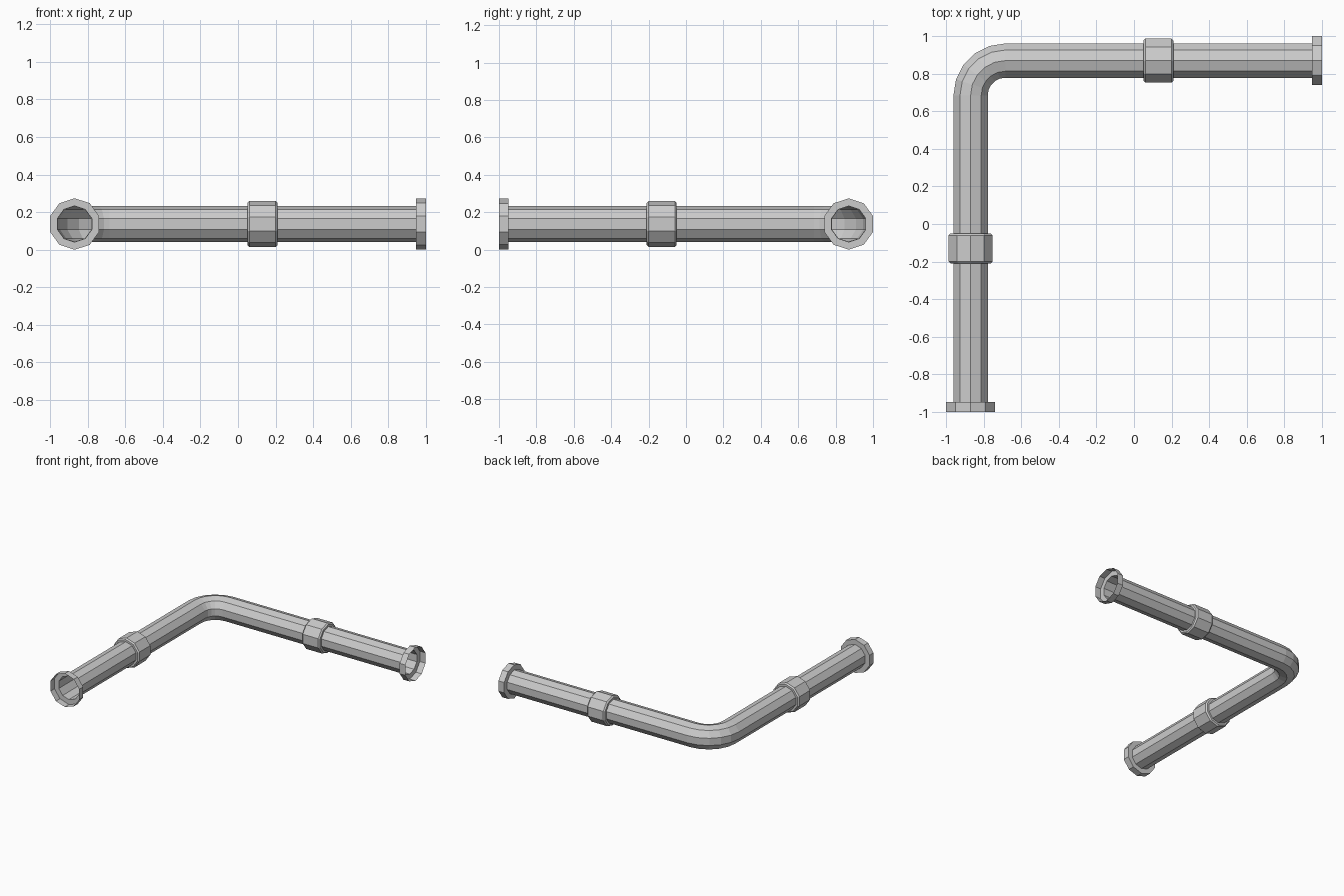
import bpy, bmesh, math
from mathutils import Vector

if "Cube" in bpy.data.objects:
    bpy.data.objects.remove(bpy.data.objects["Cube"])

SIDES = 10
FLANGE_R, PIPE_R, COUPLING_R = 0.137, 0.096, 0.1225
AXIS = 1 - FLANGE_R * math.cos(math.pi / SIDES)   # distance of both legs from centre
BEND_R, BEND_STEPS = 0.185, 5
FLANGE_IN = 0.948                                 # inner plane of the end flanges
UP = Vector((0, 0, 1))


def sweep(name, rings):
    """Skin ten-sided rings given as (x, y, heading angle, radius)."""
    bm = bmesh.new()
    loops = []
    for x, y, heading, radius in rings:
        centre = Vector((x, y, FLANGE_R))
        side = Vector((math.sin(heading), -math.cos(heading), 0))
        loop = []
        for i in range(SIDES):
            a = 2 * math.pi * i / SIDES
            loop.append(bm.verts.new(centre + radius * (math.cos(a) * UP + math.sin(a) * side)))
        loops.append(loop)
    for a, b in zip(loops, loops[1:]):
        for i in range(SIDES):
            j = (i + 1) % SIDES
            bm.faces.new((a[i], a[j], b[j], b[i]))
    mesh = bpy.data.meshes.new(name)
    bm.to_mesh(mesh)
    bm.free()
    obj = bpy.data.objects.new(name, mesh)
    bpy.context.collection.objects.link(obj)
    return obj


# Hollow elbow pipe with an open flange cup at each end
NORTH, EAST = math.pi / 2, 0.0
path = [(-AXIS, -1, NORTH, FLANGE_R),
        (-AXIS, -FLANGE_IN, NORTH, FLANGE_R),
        (-AXIS, -FLANGE_IN, NORTH, PIPE_R)]
cx, cy = -AXIS + BEND_R, AXIS - BEND_R
for k in range(BEND_STEPS + 1):
    t = math.pi / 2 * k / BEND_STEPS
    path.append((cx - BEND_R * math.cos(t), cy + BEND_R * math.sin(t), NORTH - t, PIPE_R))
path += [(FLANGE_IN, AXIS, EAST, PIPE_R),
         (FLANGE_IN, AXIS, EAST, FLANGE_R),
         (1, AXIS, EAST, FLANGE_R)]
sweep("elbow_pipe", path)

# Chamfered coupling collar on each leg
start, end, bevel = 0.05, 0.21, 0.01
collar = [(start, PIPE_R - 0.002), (start, COUPLING_R - bevel), (start + bevel, COUPLING_R),
          (end - bevel, COUPLING_R), (end, COUPLING_R - bevel), (end, PIPE_R - 0.002)]
sweep("back_coupling", [(d, AXIS, EAST, r) for d, r in collar])
sweep("left_coupling", [(-AXIS, -d, NORTH, r) for d, r in reversed(collar)])
